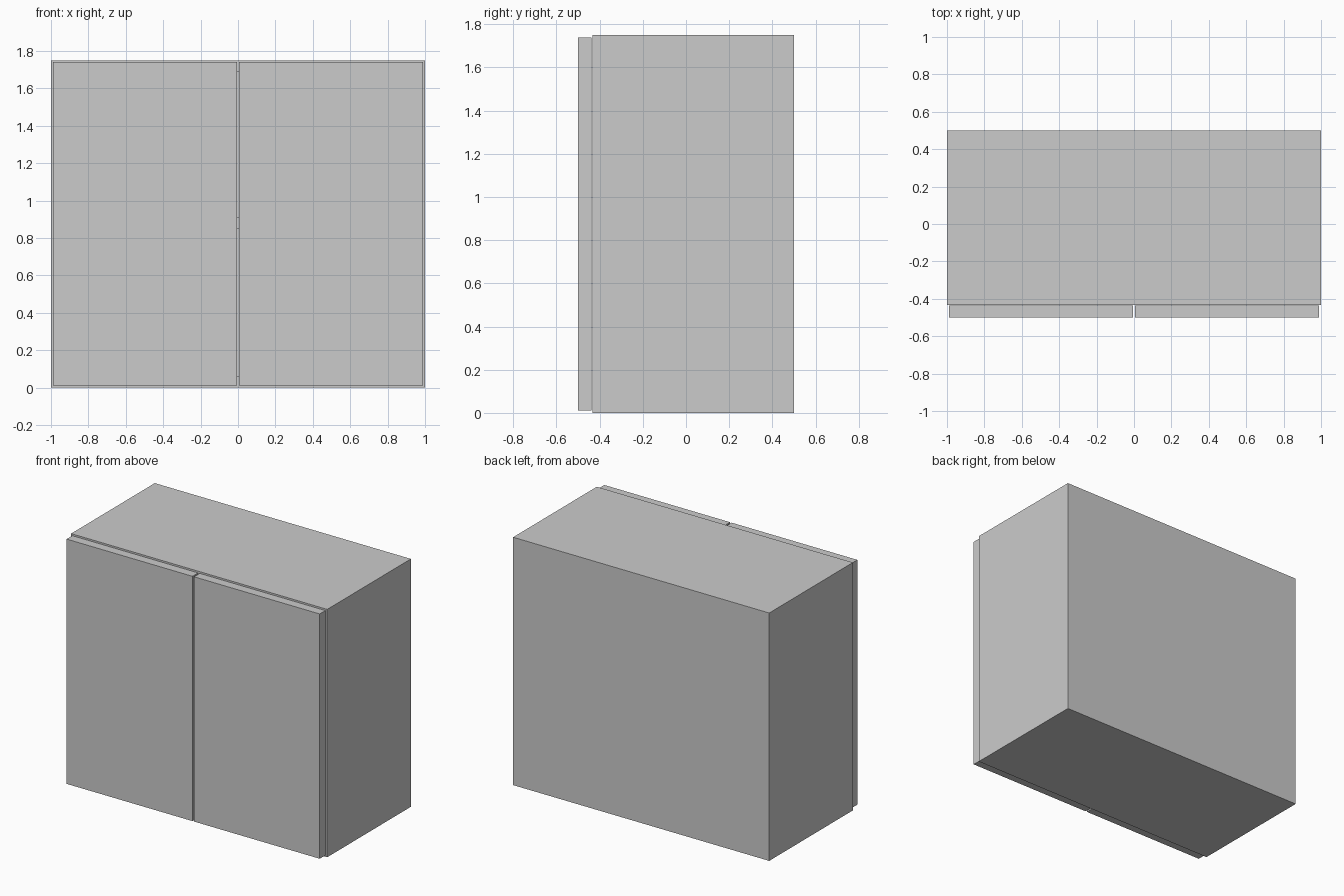
import bpy
import bmesh

if "Cube" in bpy.data.objects:
    bpy.data.objects.remove(bpy.data.objects["Cube"])

W, H, T = 1.0, 1.75, 0.06        # half width, height, board thickness
FRONT, BACK = -0.433, 0.5        # carcass depth range
BACK_T = 0.03                    # back board thickness


def finish(name, bm):
    bmesh.ops.recalc_face_normals(bm, faces=bm.faces)
    mesh = bpy.data.meshes.new(name)
    bm.to_mesh(mesh)
    bm.free()
    obj = bpy.data.objects.new(name, mesh)
    bpy.context.collection.objects.link(obj)
    return obj


def board(name, lo, hi):
    """Axis-aligned board between two corners."""
    bm = bmesh.new()
    bmesh.ops.create_cube(bm, size=1)
    for v in bm.verts:
        v.co = [l if c < 0 else h for c, l, h in zip(v.co, lo, hi)]
    return finish(name, bm)


def extrude_x(name, profile, x0, x1):
    """Extrude a (y, z) profile along x."""
    bm = bmesh.new()
    face = bm.faces.new([bm.verts.new((x0, y, z)) for y, z in profile])
    out = bmesh.ops.extrude_face_region(bm, geom=[face])
    moved = [g for g in out["geom"] if isinstance(g, bmesh.types.BMVert)]
    bmesh.ops.translate(bm, verts=moved, vec=(x1 - x0, 0, 0))
    return finish(name, bm)


# Top, bottom and back boards as one C-shaped body
inner = BACK - BACK_T
extrude_x("top_bottom_and_back", [
    (FRONT, 0), (BACK, 0), (BACK, H), (FRONT, H),
    (FRONT, H - T), (inner, H - T), (inner, T), (FRONT, T)], -W + T, W - T)

# Middle shelf
board("shelf", (-W + T, FRONT, 0.85), (W - T, inner, 0.91))

# Side panels and doors, left and right
for side, s in (("left", -1), ("right", 1)):
    xs = sorted((s * (W - T), s * W))
    board(side + "_side_panel", (xs[0], FRONT, 0), (xs[1], BACK, H))
    xs = sorted((s * 0.006, s * 0.988))
    board(side + "_door", (xs[0], -0.5, 0.012), (xs[1], -0.437, 1.74))
